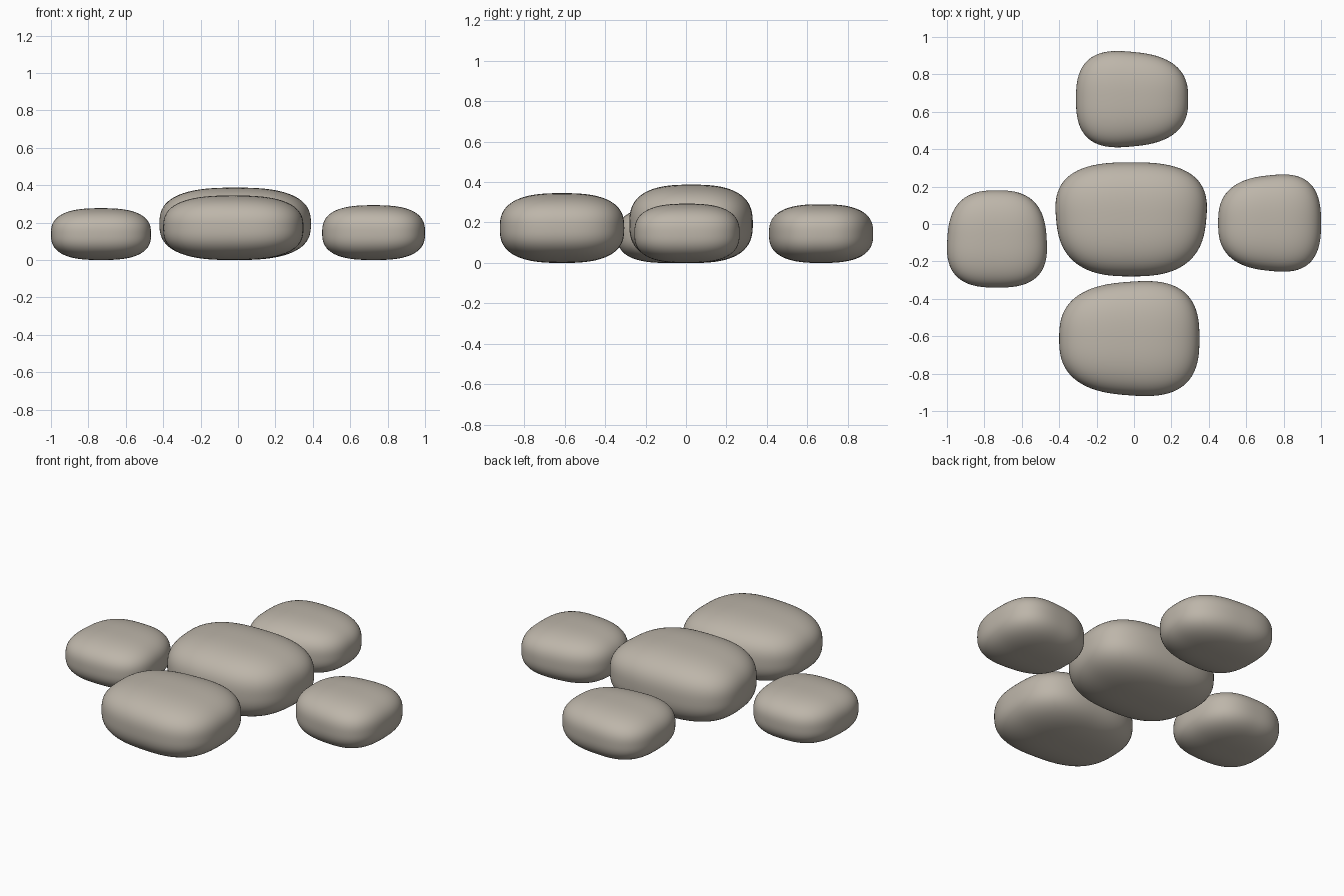
import bpy
import bmesh
from mathutils import Vector

if "Cube" in bpy.data.objects:
    bpy.data.objects.remove(bpy.data.objects["Cube"], do_unlink=True)

# Single warm grey stone colour
stone = bpy.data.materials.new("warm_grey_stone")
stone.use_nodes = True
colour = (0.51, 0.465, 0.40, 1)
stone.diffuse_color = colour
bsdf = stone.node_tree.nodes["Principled BSDF"]
bsdf.inputs["Base Color"].default_value = colour
bsdf.inputs["Roughness"].default_value = 0.9

ROUNDNESS = 2.7  # 2 is an ellipsoid, higher is boxier


def make_stone(name, low, high, taper_x=0.0, taper_y=0.0):
    """Worn, pillow-shaped stone filling the box from low to high.
    taper_x widens it towards +x, taper_y towards +y."""
    bm = bmesh.new()
    bmesh.ops.create_cube(bm, size=2)
    bmesh.ops.subdivide_edges(bm, edges=bm.edges[:], cuts=19, use_grid_fill=True)
    for v in bm.verts:
        size = sum(abs(c) ** ROUNDNESS for c in v.co) ** (1 / ROUNDNESS)
        p = v.co / size
        v.co = (p.x * (1 + taper_y * p.y), p.y * (1 + taper_x * p.x), p.z)

    # Fit the irregular shape exactly to its box
    for i in range(3):
        values = [v.co[i] for v in bm.verts]
        start, span = min(values), max(values) - min(values)
        for v in bm.verts:
            v.co[i] = low[i] + (v.co[i] - start) / span * (high[i] - low[i])

    # Keep the object origin at the middle of the stone
    middle = (Vector(low) + Vector(high)) / 2
    bmesh.ops.translate(bm, verts=bm.verts, vec=-middle)
    bmesh.ops.recalc_face_normals(bm, faces=bm.faces)
    for f in bm.faces:
        f.smooth = True
    mesh = bpy.data.meshes.new(name)
    bm.to_mesh(mesh)
    bm.free()
    mesh.materials.append(stone)
    obj = bpy.data.objects.new(name, mesh)
    obj.location = middle
    bpy.context.collection.objects.link(obj)


# Large middle stone with four smaller ones around it
make_stone("center_stone", (-0.42, -0.28, 0), (0.39, 0.33, 0.387), taper_y=0.07)
make_stone("front_stone", (-0.40, -0.92, 0), (0.35, -0.305, 0.345), taper_x=0.09)
make_stone("back_stone", (-0.31, 0.41, 0), (0.29, 0.925, 0.29), taper_x=-0.11)
make_stone("left_stone", (0.45, -0.255, 0), (1.0, 0.265, 0.293), taper_x=0.11)
make_stone("right_stone", (-1.0, -0.34, 0), (-0.465, 0.18, 0.277), taper_y=-0.06)
